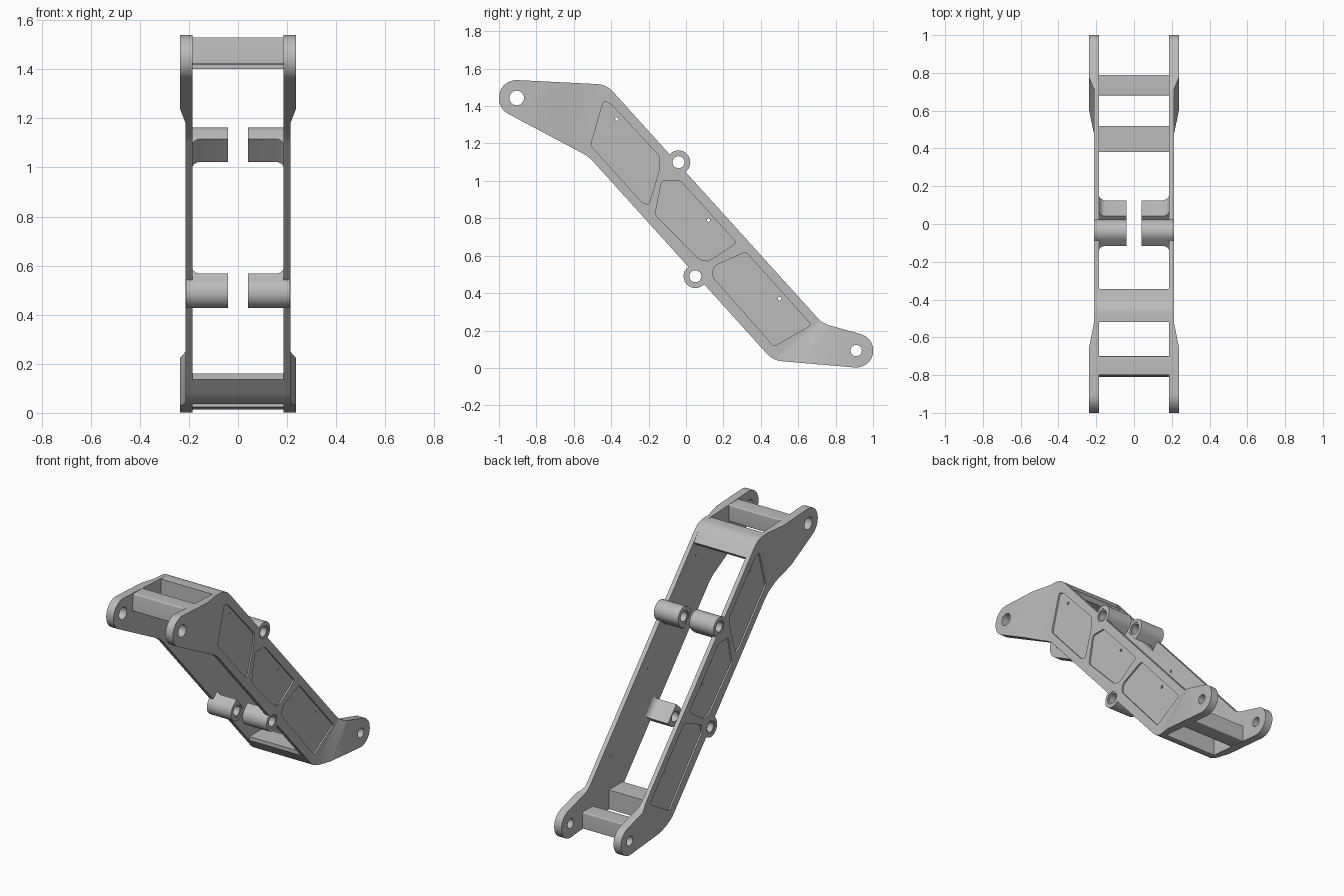
import bpy, bmesh, math
from mathutils import Vector

cube = bpy.data.objects.get("Cube")
if cube:
    bpy.data.objects.remove(cube)

metal = bpy.data.materials.new("grey metal")
metal.use_nodes = True
metal.diffuse_color = (0.5, 0.5, 0.5, 1)
metal.node_tree.nodes["Principled BSDF"].inputs["Base Color"].default_value = (0.5, 0.5, 0.5, 1)

INNER, MID, OUTER = 0.185, 0.213, 0.237
UPPER_PIN, LOWER_PIN = (-0.905, 1.443), (0.91, 0.093)
UPPER_BOSS, LOWER_BOSS = (-0.04, 1.10), (0.05, 0.49)


def arc(center, r, a0, a1, n=20):
    angles = [math.radians(a0 + (a1 - a0) * i / n) for i in range(n + 1)]
    return [(center[0] + r * math.cos(a), center[1] + r * math.sin(a)) for a in angles]


def corner(prev, p, nxt, d, n=6):
    """Rounded corner at p, starting d away from it on each side."""
    p = Vector(p)
    a = p + (Vector(prev) - p).normalized() * d
    b = p + (Vector(nxt) - p).normalized() * d
    ts = [i / n for i in range(n + 1)]
    return [tuple(a * (1 - t) ** 2 + p * 2 * t * (1 - t) + b * t * t) for t in ts]


def rounded(pts, d):
    out = []
    for i, p in enumerate(pts):
        out += corner(pts[i - 1], p, pts[(i + 1) % len(pts)], d)
    return out


def loft(bm, sections):
    """Closed solid through (x, outline) sections."""
    rings = [[bm.verts.new((x, y, z)) for y, z in pts] for x, pts in sections]
    n = len(rings[0])
    bm.faces.new(rings[0][::-1])
    bm.faces.new(rings[-1])
    for r0, r1 in zip(rings, rings[1:]):
        for i in range(n):
            j = (i + 1) % n
            bm.faces.new((r0[i], r0[j], r1[j], r1[i]))


def to_object(bm, name):
    bmesh.ops.recalc_face_normals(bm, faces=bm.faces)
    mesh = bpy.data.meshes.new(name)
    bm.to_mesh(mesh)
    bm.free()
    mesh.materials.append(metal)
    ob = bpy.data.objects.new(name, mesh)
    bpy.context.collection.objects.link(ob)
    return ob


def solid(name, parts):
    bm = bmesh.new()
    for sections in parts:
        loft(bm, sections)
    return to_object(bm, name)


def finish(ob, cutters=(), mirror=False):
    """Cut, mirror, bake the modifiers and shade."""
    for c in cutters:
        m = ob.modifiers.new("cut", 'BOOLEAN')
        m.operation, m.solver, m.object = 'DIFFERENCE', 'EXACT', c
    if mirror:
        ob.modifiers.new("mirror", 'MIRROR').use_mirror_merge = False
    dg = bpy.context.evaluated_depsgraph_get()
    mesh = bpy.data.meshes.new_from_object(ob.evaluated_get(dg))
    ob.modifiers.clear()
    ob.data = mesh
    for p in mesh.polygons:
        p.use_smooth = True
    mesh.set_sharp_from_angle(angle=math.radians(25))


# Cutters: pin holes, boss holes with counterbores, small holes, pockets
def drill(c, r, x0=0.0, x1=0.3, n=32):
    pts = arc(c, r, 0, 360, n)[:-1]
    return [(x0, pts), (x1, pts)]


pins = solid("pin_cutter", [drill(UPPER_PIN, 0.039), drill(LOWER_PIN, 0.03)])
bores = solid("bore_cutter", [drill(c, 0.032) for c in (UPPER_BOSS, LOWER_BOSS)])
rims = solid("rim_cutter", [drill(c, 0.042, x0, x1) for c in (UPPER_BOSS, LOWER_BOSS)
                            for x0, x1 in ((0.0, 0.044), (0.208, 0.3))])
small = solid("small_hole_cutter", [drill(c, 0.009, n=12) for c in
                                    ((-0.37, 1.33), (0.12, 0.79), (0.50, 0.37))])
pocket_shapes = [
    [(-0.44, 1.43), (-0.40, 1.41), (-0.14, 1.13), (-0.145, 1.05), (-0.20, 0.87), (-0.24, 0.89),
     (-0.51, 1.19)],
    [(-0.13, 1.0), (-0.03, 1.0), (0.27, 0.67), (0.12, 0.57), (0.07, 0.58), (-0.165, 0.82)],
    [(0.15, 0.545), (0.32, 0.62), (0.67, 0.23), (0.47, 0.115), (0.14, 0.49)],
]
pockets = solid("pocket_cutter", [[(MID - 0.01, s), (0.3, s)] for s in
                                  (rounded(p, 0.017) for p in pocket_shapes)])
cutters = [pins, bores, rims, small, pockets]

# Side plates: flat inside, thicker outside at both ends
lug_up = arc(UPPER_PIN, 0.096, 87, 243)
lug_low = arc(LOWER_PIN, 0.091, -94, 75)
low_in, top_out, up_in, low_out = (0.73, 0.238), (-0.425, 1.515), (-0.52, 1.13), (0.465, 0.04)
outline = (lug_low + corner(lug_low[-1], low_in, top_out, 0.04)
           + corner(low_in, top_out, lug_up[0], 0.05) + lug_up
           + corner(lug_up[-1], up_in, low_out, 0.04)
           + corner(up_in, low_out, lug_low[0], 0.05))
ramps = [  # start line and end line of each thickness ramp
    (((-0.53, 1.52), (-0.61, 1.18)), ((-0.65, 1.52), (-0.73, 1.24))),
    (((0.73, 0.26), (0.48, 0.04)), ((0.79, 0.24), (0.60, 0.03))),
]


def beyond(line, y, z):
    """Signed distance past a ramp line, positive towards the pin."""
    (y0, z0), (y1, z1) = line
    d = Vector((y1 - y0, z1 - z0)).normalized()
    side = d.y * (y - y0) - d.x * (z - z0)
    return side if y0 < 0 else -side


def thickness_x(y, z):
    a, b = ramps[0] if y < 0 else ramps[1]
    da, db = beyond(a, y, z), beyond(b, y, z)
    t = 0 if da <= 0 else 1 if db >= 0 else da / (da - db)
    return MID + (OUTER - MID) * t


bm = bmesh.new()
bm.faces.new([bm.verts.new((INNER, y, z)) for y, z in outline])
for ramp in ramps:
    for (y0, z0), (y1, z1) in ramp:
        bmesh.ops.bisect_plane(bm, geom=bm.verts[:] + bm.edges[:] + bm.faces[:], dist=1e-5,
                               plane_co=(0, y0, z0), plane_no=(0, z1 - z0, y0 - y1))
copy = bmesh.ops.extrude_face_region(bm, geom=bm.faces[:], use_keep_orig=True)
for v in copy["geom"]:
    if isinstance(v, bmesh.types.BMVert):
        v.co.x = thickness_x(v.co.y, v.co.z)
plates = to_object(bm, "side_plates")
finish(plates, cutters, mirror=True)


# Bosses: half-round blocks that flare into the plate
def boss_outline(center, sign, reach, r=0.063):
    base = math.degrees(math.atan2(sign * 0.67, sign * 0.74))
    pts = arc(center, r, base + 90, base + 270, 18)
    n = Vector((math.cos(math.radians(base)), math.sin(math.radians(base)))) * reach
    return pts + [tuple(Vector(pts[-1]) + n), tuple(Vector(pts[0]) + n)]


flare = [(0.04, 0.045), (0.155, 0.045), (0.168, 0.05), (0.179, 0.06), (0.187, 0.078),
         (0.19, 0.02), (MID - 0.0005, 0.02)]
for name, c, sign in (("upper_bosses", UPPER_BOSS, -1), ("lower_bosses", LOWER_BOSS, 1)):
    ob = solid(name, [[(x, boss_outline(c, sign, e)) for x, e in flare]])
    finish(ob, [bores, rims], mirror=True)

# Cross members between the plates
members = {
    "upper_front_bar": rounded([(-0.81, 1.42), (-0.70, 1.42), (-0.70, 1.528), (-0.80, 1.53)], 0.008),
    "upper_bend_bar": [(-0.52, 1.40), (-0.365, 1.40), (-0.345, 1.422)]
    + corner(low_in, top_out, lug_up[0], 0.05) + [(-0.52, 1.517)],
    "lower_bend_bar": [(0.38, 0.16), (0.38, 0.136)]
    + corner(up_in, low_out, lug_low[0], 0.05) + [(0.52, 0.037), (0.52, 0.16)],
    "lower_back_bar": rounded([(0.68, 0.022), (0.79, 0.014), (0.79, 0.12), (0.68, 0.12)], 0.008),
}
for name, pts in members.items():
    finish(solid(name, [[(-INNER - 0.003, pts), (INNER + 0.003, pts)]]))

for c in cutters:
    bpy.data.objects.remove(c)
